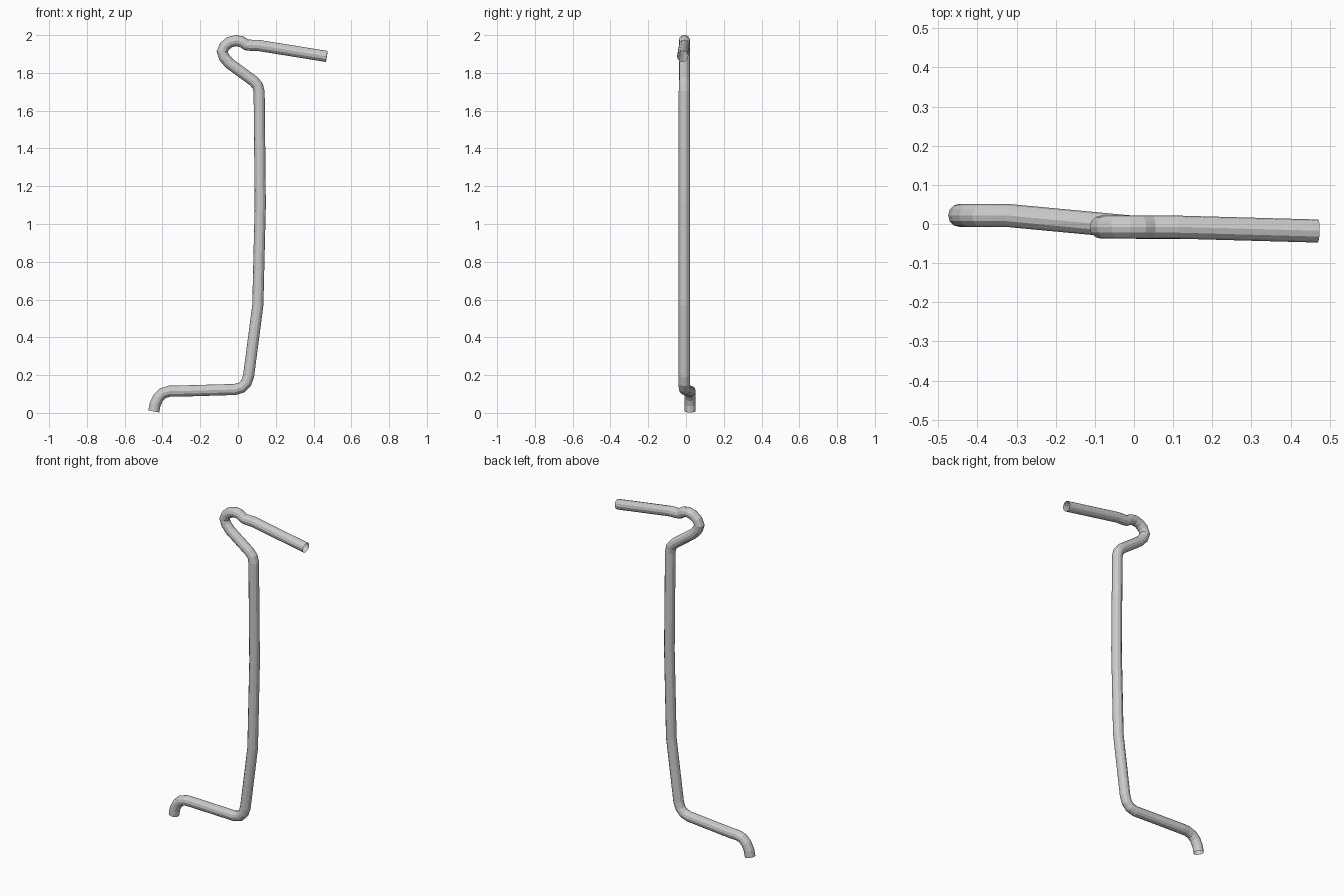
import bpy

# Centre line of the bent rod, from the foot tip up to the handle end
path = [
    (-0.446, 0.022, 0.008), (-0.439, 0.022, 0.045), (-0.422, 0.022, 0.080),
    (-0.398, 0.022, 0.104), (-0.362, 0.022, 0.115), (-0.325, 0.022, 0.115),
    (-0.015, -0.007, 0.124), (0.020, -0.009, 0.135), (0.043, -0.009, 0.158),
    (0.056, -0.009, 0.195),
    (0.105, -0.009, 0.570), (0.118, -0.009, 1.100), (0.112, -0.009, 1.700),
    (0.104, -0.008, 1.732), (0.082, -0.008, 1.757),
    (-0.045, -0.008, 1.850), (-0.073, -0.008, 1.882), (-0.084, -0.008, 1.912),
    (-0.071, -0.008, 1.941), (-0.045, -0.008, 1.962), (-0.010, -0.008, 1.971),
    (0.020, -0.008, 1.965), (0.046, -0.008, 1.948), (0.070, -0.008, 1.946),
    (0.110, -0.008, 1.945), (0.470, -0.018, 1.887),
]

# Open-ended round tube swept along the line
curve = bpy.data.curves.new("bent_rod", 'CURVE')
curve.dimensions = '3D'
curve.bevel_depth = 0.0295
curve.bevel_resolution = 4
curve.use_fill_caps = False
spline = curve.splines.new('POLY')
spline.points.add(len(path) - 1)
for point, co in zip(spline.points, path):
    point.co = (*co, 1.0)
spline.use_smooth = False

rod = bpy.data.objects.new("bent_rod", curve)
bpy.context.collection.objects.link(rod)
